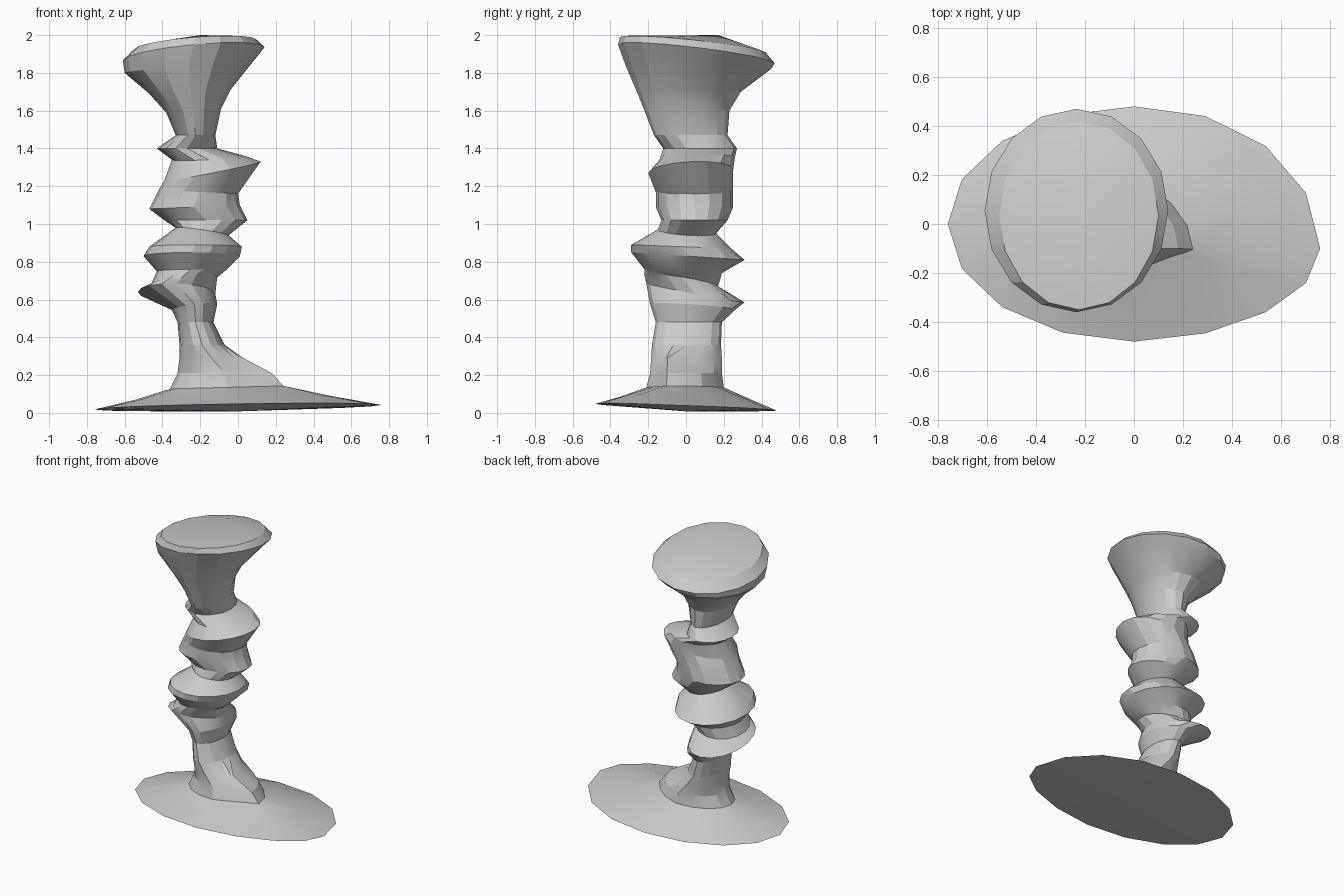
import bpy, bmesh, math

if "Cube" in bpy.data.objects:
    bpy.data.objects.remove(bpy.data.objects["Cube"])

N = 16


def loft(name, rows, foot=False, cap_bottom=None, cap_top=None):
    """Skin tilted rings: x0, x1, y0, y1, height, rise to the right, rise to the back."""
    bm = bmesh.new()
    rings = []
    for x0, x1, y0, y1, z, dx, dy in rows:
        ring = []
        for i in range(N):
            a = 2 * math.pi * i / N
            c, s = math.cos(a), math.sin(a)
            x = (x0 + x1) / 2 + c * (x1 - x0) / 2
            y = (y0 + y1) / 2 + s * (y1 - y0) / 2
            if foot and c > 0 and z < 0.32:
                # the foot narrows to a ridge on the right
                pinch = 0.35 if z > 0.1 else 0.0
                y = y * (1 - pinch * c) - 0.1 * c * (1 - abs(s))
            ring.append(bm.verts.new((x, y, z + c * dx + s * dy)))
        rings.append(ring)
    for a, b in zip(rings, rings[1:]):
        for i in range(N):
            j = (i + 1) % N
            bm.faces.new((a[i], a[j], b[j], b[i]))
    for ring, tip in ((rings[0], cap_bottom), (rings[-1], cap_top)):
        if tip:
            v = bm.verts.new(tip)
            for i in range(N):
                bm.faces.new((ring[i], ring[(i + 1) % N], v))
    bmesh.ops.triangulate(bm, faces=[f for f in bm.faces if len(f.verts) > 3])
    bmesh.ops.recalc_face_normals(bm, faces=bm.faces)
    me = bpy.data.meshes.new(name)
    bm.to_mesh(me)
    bm.free()
    ob = bpy.data.objects.new(name, me)
    bpy.context.collection.objects.link(ob)
    bpy.ops.object.select_all(action='DESELECT')
    ob.select_set(True)
    bpy.context.view_layer.objects.active = ob
    bpy.ops.object.shade_smooth_by_angle(angle=math.radians(20))
    return ob


# Wide oval base sweeping up into the stem
loft("base", [
    (-.76, .76, -.48, .48, .03, .012, -.018),
    (-.54, .49, -.34, .34, .08, .01, -.008),
    (-.36, .24, -.21, .20, .135, .008, 0),
    (-.32, .18, -.19, .19, .21, 0, 0),
    (-.31, .03, -.185, .19, .29, 0, 0),
    (-.31, -.07, -.18, .185, .36, 0, 0),
], foot=True, cap_bottom=(0, 0, .008))

# Twisted column made of tilted ridges and valleys
loft("twisted_stem", [
    (-.31, -.07, -.18, .185, .36, 0, 0),
    (-.32, -.13, -.16, .19, .48, 0, 0),
    (-.35, -.11, -.19, .26, .56, .015, -.015),
    (-.53, -.12, -.21, .31, .635, -.005, -.05),
    (-.46, -.11, -.22, .17, .70, .02, -.03),
    (-.43, -.07, -.22, .19, .75, 0, -.01),
    (-.50, .01, -.29, .31, .83, 0, -.02),
    (-.47, .02, -.29, .24, .88, 0, -.01),
    (-.33, -.05, -.15, .16, .96, -.02, -.01),
    (-.39, .05, -.13, .22, 1.02, 0, 0),
    (-.47, .01, -.16, .25, 1.09, .01, 0),
    (-.42, .0, -.16, .25, 1.17, -.01, 0),
    (-.39, .12, -.20, .25, 1.28, .05, .01),
    (-.35, .04, -.14, .26, 1.35, .01, .01),
    (-.43, -.11, -.12, .27, 1.40, 0, 0),
    (-.33, -.12, -.17, .22, 1.47, 0, 0),
])

# Flared head with a tilted, slightly domed top
loft("head", [
    (-.33, -.12, -.17, .22, 1.47, 0, 0),
    (-.38, -.09, -.22, .23, 1.60, .01, 0),
    (-.47, -.04, -.26, .29, 1.70, .01, 0),
    (-.60, .08, -.32, .45, 1.83, .03, -.01),
    (-.61, .14, -.36, .47, 1.90, .035, -.05),
    (-.55, .10, -.35, .42, 1.95, .025, -.04),
], cap_top=(-.2, .17, 2.0))
